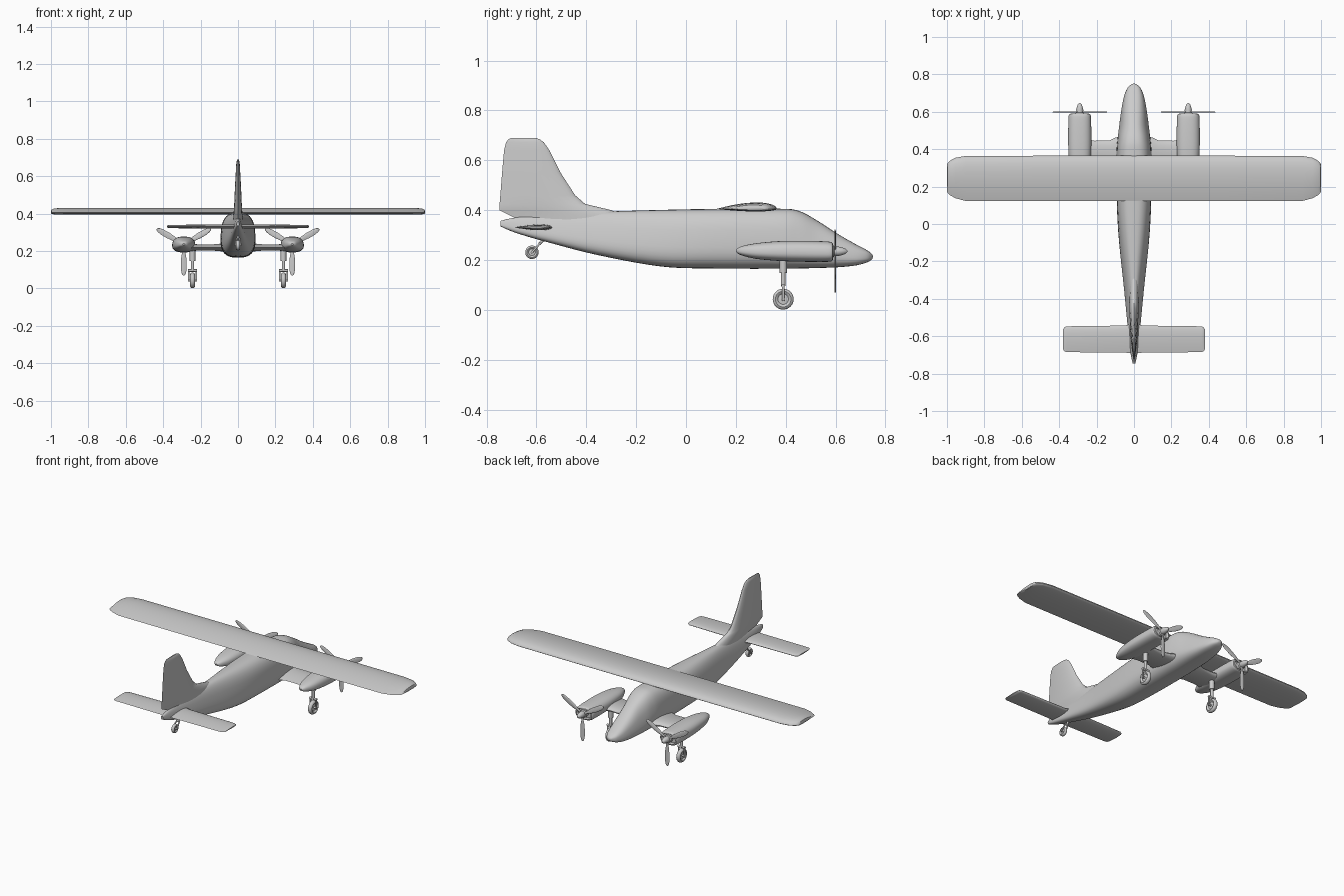
import bpy, bmesh, math
from mathutils import Vector, Matrix

if "Cube" in bpy.data.objects:
    bpy.data.objects.remove(bpy.data.objects["Cube"])


def loft(name, rings, mirror=False, angle=35):
    """Skin a list of equal-length point rings and cap both ends."""
    bm = bmesh.new()
    vr = [[bm.verts.new(p) for p in r] for r in rings]
    n = len(vr[0])
    for a, b in zip(vr, vr[1:]):
        for i in range(n):
            j = (i + 1) % n
            bm.faces.new((a[i], a[j], b[j], b[i]))
    bm.faces.new(vr[0][::-1])
    bm.faces.new(vr[-1])
    bmesh.ops.recalc_face_normals(bm, faces=bm.faces)
    me = bpy.data.meshes.new(name)
    bm.to_mesh(me)
    bm.free()
    ob = bpy.data.objects.new(name, me)
    bpy.context.collection.objects.link(ob)
    bpy.ops.object.select_all(action='DESELECT')
    bpy.context.view_layer.objects.active = ob
    ob.select_set(True)
    bpy.ops.object.shade_smooth_by_angle(angle=math.radians(angle))
    if mirror:
        ob.modifiers.new("Mirror", 'MIRROR').use_mirror_merge = False
    return ob


def smooth(rows, steps=5):
    """Catmull-Rom interpolation between station tuples."""
    out = []
    for i in range(len(rows) - 1):
        p = [rows[max(i - 1, 0)], rows[i], rows[i + 1], rows[min(i + 2, len(rows) - 1)]]
        for s in range(steps):
            t = s / steps
            out.append([0.5 * (2 * b + (c - a) * t + (2 * a - 5 * b + 4 * c - d) * t * t
                               + (3 * b - a - 3 * c + d) * t ** 3) for a, b, c, d in zip(*p)])
    return out + [list(rows[-1])]


def body_ring(y, top, bot, hw, taper=0, cx=0, e=2.8, n=36):
    """Rounded-box section across y, narrower at the top by taper."""
    pts = []
    for i in range(n):
        a = 2 * math.pi * i / n
        c, s = math.cos(a), math.sin(a)
        u = math.copysign(abs(c) ** (2 / e), c)
        v = math.copysign(abs(s) ** (2 / e), s)
        pts.append((cx + hw * u * (1 - taper * (v + 1) / 2), y, (top + bot) / 2 + (top - bot) / 2 * v))
    return pts


def foil(lead, trail, up, down, n=12):
    """Aerofoil section as (chord position, thickness offset) pairs."""
    us = [(1 - math.cos(math.pi * i / n)) / 2 for i in range(n + 1)]
    t = [math.sqrt(u) * (1 - u) / 0.385 for u in us]
    pts = [(lead + (trail - lead) * u, up * k) for u, k in zip(us, t)]
    return pts + [(lead + (trail - lead) * us[i], -down * t[i]) for i in range(n - 1, 0, -1)]


def tube(name, a, b, r, mirror=False, n=12):
    """Straight rod between two points."""
    a, b = Vector(a), Vector(b)
    q = (b - a).to_track_quat('Z', 'Y')
    circ = [q @ Vector((r * math.cos(2 * math.pi * i / n), r * math.sin(2 * math.pi * i / n), 0)) for i in range(n)]
    return loft(name, [[p + c for c in circ] for p in (a, b)], mirror)


def wheel(name, x, y, z, r, w, mirror=False, n=32):
    """Tyre with a dished hub, axle along x."""
    prof = [(-.5, .3), (-.4, .5), (-.8, .62), (-1, .75), (-.8, .9), (-.4, .985),
            (0, 1), (.4, .985), (.8, .9), (1, .75), (.8, .62), (.4, .5), (.5, .3)]
    rings = [[(x + u * w, y + r * k * math.cos(2 * math.pi * i / n), z + r * k * math.sin(2 * math.pi * i / n))
              for i in range(n)] for u, k in prof]
    return loft(name, rings, mirror)


# Fuselage: y, top, bottom, half width, top taper
stations = [(-.745, .357, .335, .008, .3), (-.68, .371, .308, .024, .5), (-.55, .382, .270, .042, .6),
            (-.35, .393, .219, .064, .5), (-.1, .401, .174, .090, .3), (.11, .405, .166, .098, .15),
            (.36, .406, .165, .100, .15), (.45, .398, .166, .098, .25), (.53, .356, .168, .092, .4),
            (.61, .304, .171, .078, .35), (.68, .264, .178, .060, .25), (.725, .240, .190, .038, .1),
            (.745, .225, .202, .016, 0), (.75, .217, .211, .004, 0)]
loft("fuselage", [body_ring(*s) for s in smooth(stations)])

# Main wing with clipped tips: x, leading y, trailing y, thickness
half = [(0, .365, .122, .026), (.5, .365, .122, .026), (.9, .364, .123, .026), (.955, .354, .138, .025),
        (.985, .338, .155, .022), (.997, .325, .166, .016), (1, .315, .175, .006)]
span = [(-x, a, b, t) for x, a, b, t in half[:0:-1]] + half
loft("main_wing", [[(x, c, .405 + o) for c, o in foil(a, b, t, t * .4)] for x, a, b, t in span])

# Tailplane
half = [(0, -.53, -.69, .012), (.05, -.543, -.688, .011), (.36, -.547, -.685, .009), (.373, -.553, -.680, .008),
        (.38, -.565, -.668, .003)]
span = [(-x, a, b, t) for x, a, b, t in half[:0:-1]] + half
loft("tailplane", [[(x, c, .331 + o) for c, o in foil(a, b, t, t)] for x, a, b, t in span])

# Tail fin with swept dorsal fillet: z, leading y, trailing y, half thickness
fin = [(.34, -.22, -.685, .026), (.37, -.24, -.688, .026), (.40, -.30, -.748, .024), (.425, -.405, -.748, .022),
       (.46, -.445, -.745, .020), (.55, -.503, -.738, .016), (.64, -.548, -.730, .011), (.672, -.570, -.722, .009),
       (.685, -.588, -.712, .006), (.69, -.605, -.700, .003)]
loft("tail_fin", [[(o, c, z) for c, o in foil(a, b, t, t)] for z, a, b, t in fin])

# Engine nacelles: y, top, bottom, half width
EX, EZ, EY = .29, .235, .598
nac = [(.2, .241, .233, .006), (.22, .254, .220, .026), (.28, .267, .205, .050), (.38, .276, .196, .063),
       (.48, .277, .193, .065), (.57, .274, .193, .063), (.588, .268, .198, .058)]
rings = [body_ring(y, t, b, w, .1, EX, 2.5) for y, t, b, w in smooth(nac)]
rings += [body_ring(.590, .262, .204, .050, .1, EX, 2.5), body_ring(.575, .258, .208, .045, .1, EX, 2.5)]
loft("engine_nacelle", rings, True)

# Stub wings carrying the engines
stub = [(.06, .47, .26, .022), (.10, .462, .27, .020), (.13, .447, .28, .017), (.21, .445, .28, .017), (.26, .455, .27, .019)]
loft("stub_wing", [[(x, c, .219 + o) for c, o in foil(a, b, t, t)] for x, a, b, t in stub], True)

# Spinners
spin = [(.57, .024), (.592, .024), (.596, .018), (.610, .019), (.628, .015), (.640, .010), (.648, .003)]
loft("spinner", [body_ring(y, EZ + r, EZ - r, r, 0, EX, 2, 20) for y, r in spin], True)

# Three-bladed propellers
blade = [(.008, .006), (.035, .007), (.065, .013), (.10, .016), (.135, .015), (.155, .011), (.164, .006), (.166, .002)]
for k in range(3):
    m = Matrix.Translation((EX, EY, EZ)) @ Matrix.Rotation(math.radians(180 + 120 * k), 4, 'Y')
    loft("propeller_blade", [[m @ Vector((c, o, r)) for c, o in foil(-w, w, .003, .003, 8)] for r, w in blade], True)

# Main landing gear
GX, GY, GZ = .243, .39, .043
wheel("main_wheel", GX, GY, GZ, .042, .013, True)
tube("main_gear_leg", (GX, GY, .095), (GX, GY, .22), .009, True)
tube("main_gear_sleeve", (GX, GY, .148), (GX, GY, .21), .015, True)
tube("main_gear_axle", (GX - .023, GY, GZ), (GX + .023, GY, GZ), .006, True)
tube("main_fork_top", (GX - .024, GY, .096), (GX + .024, GY, .096), .007, True)
for s in (-1, 1):
    tube("main_fork_arm", (GX + s * .02, GY, .036), (GX + s * .02, GY, .1), .005, True)

# Tail wheel
wheel("tail_wheel", 0, -.618, .231, .027, .010)
tube("tail_wheel_leg", (0, -.590, .263), (0, -.56, .295), .006)
tube("tail_wheel_axle", (-.017, -.618, .231), (.017, -.618, .231), .005)
for s in (-1, 1):
    tube("tail_fork_arm", (s * .015, -.618, .231), (s * .008, -.583, .270), .004)
